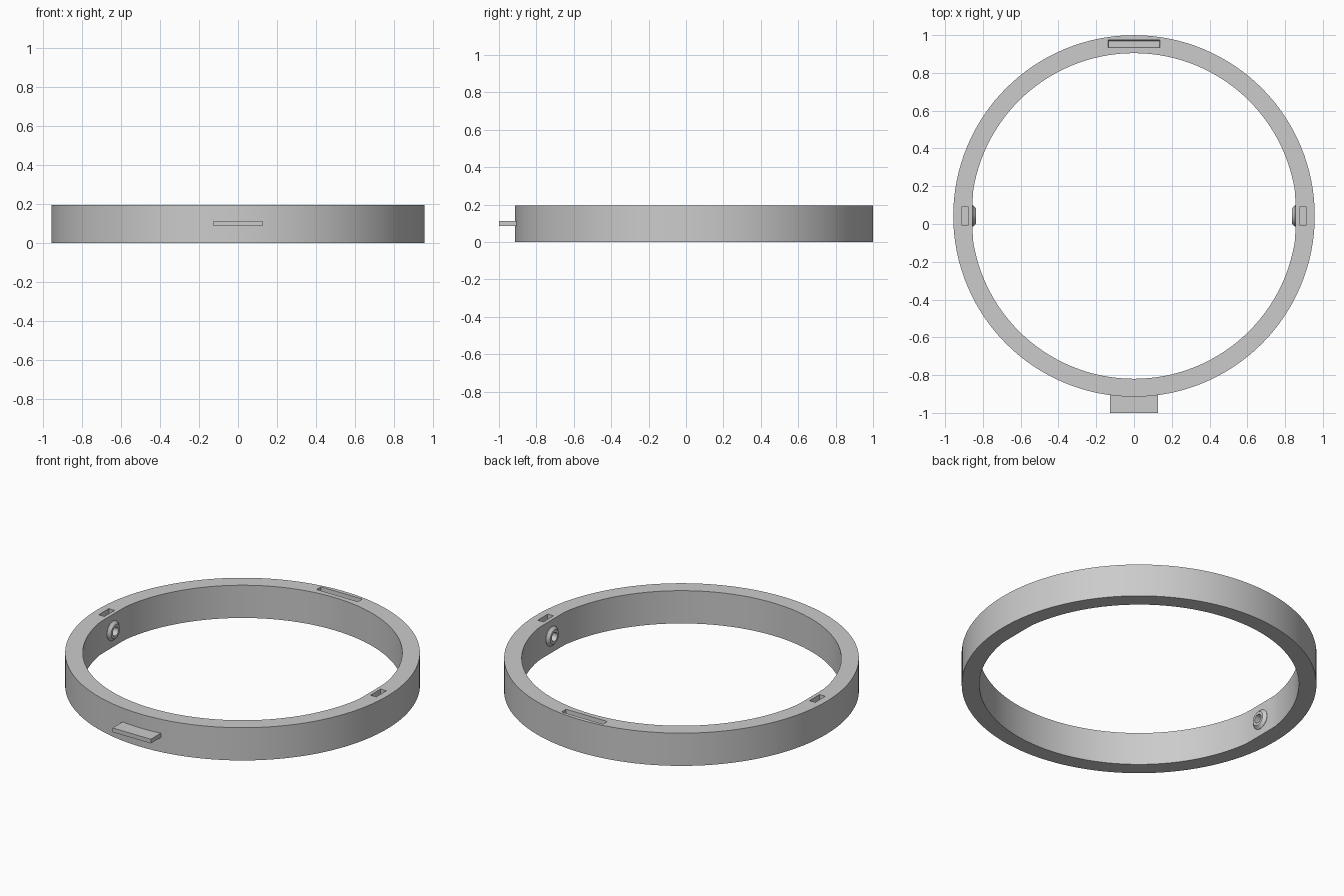
import bpy, bmesh, math
from mathutils import Matrix, Vector

CY = 0.0425          # ring centre in y
R_OUT, R_IN, H = 0.957, 0.862, 0.195
PAD_X = 0.854        # flat pads behind the bosses

if "Cube" in bpy.data.objects:
    bpy.data.objects.remove(bpy.data.objects["Cube"], do_unlink=True)

grey = bpy.data.materials.new("plain grey")
grey.use_nodes = True
colour = (0.6, 0.6, 0.6, 1)
grey.diffuse_color = colour
grey.node_tree.nodes["Principled BSDF"].inputs["Base Color"].default_value = colour


def make(name, bm):
    bmesh.ops.recalc_face_normals(bm, faces=bm.faces)
    mesh = bpy.data.meshes.new(name)
    bm.to_mesh(mesh)
    bm.free()
    mesh.materials.append(grey)
    ob = bpy.data.objects.new(name, mesh)
    bpy.context.collection.objects.link(ob)
    return ob


def cylinder(name, radius, depth, centre, axis="Z", segments=128):
    bm = bmesh.new()
    turn = Matrix.Rotation(math.pi / 2, 4, "Y") if axis == "X" else Matrix()
    bmesh.ops.create_cone(bm, cap_ends=True, segments=segments, radius1=radius,
                          radius2=radius, depth=depth,
                          matrix=Matrix.Translation(centre) @ turn)
    return make(name, bm)


def box(name, lo, hi, taper=0):
    # taper draws in the lower end of the box
    lo, hi = Vector(lo), Vector(hi)
    mid, size = (lo + hi) / 2, hi - lo
    bm = bmesh.new()
    bmesh.ops.create_cube(bm, size=1)
    for v in bm.verts:
        inset = taper if v.co.z < 0 else 0
        v.co = Vector((mid.x + v.co.x * (size.x - 2 * inset),
                       mid.y + v.co.y * (size.y - 2 * inset),
                       mid.z + v.co.z * size.z))
    return make(name, bm)


def cut(target, cutter):
    mod = target.modifiers.new(cutter.name, "BOOLEAN")
    mod.operation, mod.solver, mod.object = "DIFFERENCE", "EXACT", cutter
    bpy.context.view_layer.objects.active = target
    bpy.ops.object.modifier_apply(modifier=mod.name)
    bpy.data.objects.remove(cutter, do_unlink=True)


def smooth(ob):
    bpy.ops.object.select_all(action="DESELECT")
    ob.select_set(True)
    bpy.context.view_layer.objects.active = ob
    bpy.ops.object.shade_smooth_by_angle(angle=math.radians(25))


# Ring band with a bore flattened at both sides
ring = cylinder("ring_band", R_OUT, H, (0, CY, H / 2))
bore = cylinder("bore_cutter", R_IN, H * 2, (0, CY, H / 2))
for v in bore.data.vertices:
    v.co.x = max(-PAD_X, min(PAD_X, v.co.x))
cut(ring, bore)

# Slot at the back that takes a tab
cut(ring, box("slot_cutter", (-0.137, 0.933, 0.09), (0.137, 0.975, H + 0.01), 0.005))

# Side pockets, screw holes and bosses
for side, sx in (("left", 1), ("right", -1)):
    xs = sorted((sx * 0.876, sx * 0.914))
    cut(ring, box("pocket_cutter", (xs[0], -0.005, 0.05), (xs[1], 0.09, H + 0.01)))
    cut(ring, cylinder("hole_cutter", 0.027, 0.07, (sx * 0.855, CY, 0.098), "X", 32))

    profile = [(0.057, 0.87), (0.057, 0.852), (0.041, 0.836), (0.026, 0.836), (0.026, 0.87)]
    bm = bmesh.new()
    verts = [bm.verts.new((sx * x, CY + r, 0.098)) for r, x in profile]
    edges = [bm.edges.new((verts[i - 1], verts[i])) for i in range(len(verts))]
    bmesh.ops.spin(bm, geom=verts + edges, cent=(0, CY, 0.098), axis=(1, 0, 0),
                   angle=math.tau, steps=32)
    bmesh.ops.remove_doubles(bm, verts=bm.verts, dist=0.0005)
    smooth(make(side + "_screw_boss", bm))

smooth(ring)

# Flat tab at the front
box("front_tab", (-0.126, -1.0, 0.087), (0.126, -0.88, 0.112))
